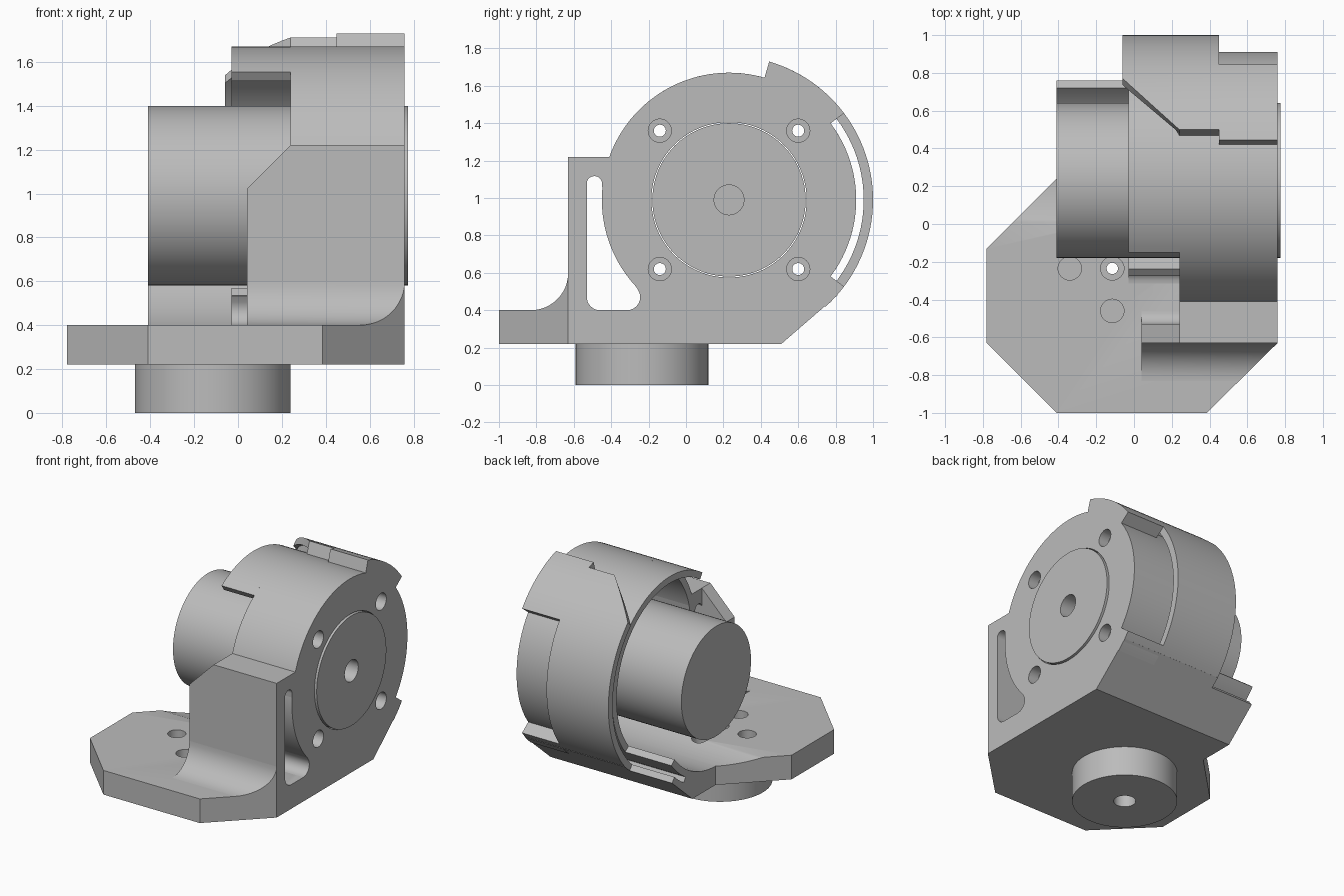
import bpy, bmesh
from math import sin, cos, radians

if "Cube" in bpy.data.objects:
    bpy.data.objects.remove(bpy.data.objects["Cube"], do_unlink=True)

grey = bpy.data.materials.new("plain_grey")
grey.use_nodes = True
COLOR = (0.5, 0.5, 0.5, 1)
grey.diffuse_color = COLOR
grey.node_tree.nodes["Principled BSDF"].inputs["Base Color"].default_value = COLOR

CY, CZ = 0.23, 0.99          # motor axis
R_IN, R_OUT, R_GAP, R_BAND = 0.63, 0.68, 0.72, 0.77
X_END, X_STEP, X_NOTCH, X_REAR, X_TAIL = 0.76, 0.45, 0.24, -0.03, -0.41


def finish(name, bm):
    bmesh.ops.recalc_face_normals(bm, faces=bm.faces)
    mesh = bpy.data.meshes.new(name)
    bm.to_mesh(mesh)
    bm.free()
    obj = bpy.data.objects.new(name, mesh)
    bpy.context.collection.objects.link(obj)
    mesh.materials.append(grey)
    return obj


def place(axis, u, v, w):
    return {"x": (w, u, v), "y": (u, w, v), "z": (u, v, w)}[axis]


def at(value, u):
    return value(u) if callable(value) else value


def prism(name, pts, w0, w1, axis="x"):
    """Extrude a flat outline; either end may slant along u."""
    bm = bmesh.new()
    a = [bm.verts.new(place(axis, u, v, at(w0, u))) for u, v in pts]
    b = [bm.verts.new(place(axis, u, v, at(w1, u))) for u, v in pts]
    bm.faces.new(a)
    bm.faces.new(b)
    for i in range(len(pts)):
        j = (i + 1) % len(pts)
        bm.faces.new((a[i], a[j], b[j], b[i]))
    return finish(name, bm)


def arc(cu, cv, r, a0, a1, n=12):
    steps = [radians(a0 + (a1 - a0) * i / n) for i in range(n + 1)]
    return [(cu + r * cos(t), cv + r * sin(t)) for t in steps]


def cylinder(name, u, v, r, w0, w1, axis="x", n=96):
    return prism(name, arc(u, v, r, 0, 360, n)[:-1], w0, w1, axis)


def sector(name, r0, r1, a0, a1, x0, x1):
    """Curved wall around the motor axis, from angle a0 to a1."""
    n = max(4, round(abs(a1 - a0) / 3))
    full = abs(a1 - a0) >= 360
    bm = bmesh.new()
    rows = []
    for (yi, zi), (yo, zo) in zip(arc(CY, CZ, r0, a0, a1, n), arc(CY, CZ, r1, a0, a1, n)):
        ring = ((at(x0, yo), yi, zi), (at(x0, yo), yo, zo), (at(x1, yo), yo, zo), (at(x1, yo), yi, zi))
        rows.append([bm.verts.new(p) for p in ring])
    if full:
        for vert in rows.pop():
            bm.verts.remove(vert)
        rows.append(rows[0])
    for p, q in zip(rows, rows[1:]):
        for i in range(4):
            j = (i + 1) % 4
            bm.faces.new((p[i], p[j], q[j], q[i]))
    if not full:
        bm.faces.new(rows[0])
        bm.faces.new(rows[-1])
    return finish(name, bm)


def cut(obj, *cutters):
    for cutter in cutters:
        cutter.hide_render = True
        mod = obj.modifiers.new("cut", "BOOLEAN")
        mod.operation, mod.solver, mod.object = "DIFFERENCE", "EXACT", cutter
        bpy.context.view_layer.objects.active = obj
        bpy.ops.object.modifier_apply(modifier=mod.name)
        bpy.data.objects.remove(cutter, do_unlink=True)


# Base plate with trough and screw recesses
BX, BY = -0.115, -0.235
plate = prism("base_plate", [(X_TAIL, -1), (0.385, -1), (X_END, -0.63), (X_END, 0.51),
                             (X_TAIL, 0.51), (X_TAIL, 0.24), (-0.78, -0.13), (-0.78, -0.63)],
              0.22, 0.4, "z")
cut(plate, cylinder("trough", CY, CZ, R_IN, -1, 0.6),
    cylinder("hole", BX, BY, 0.03, 0, 1, "z", 32))
for dx, dy in ((0, 0), (0.225, 0), (-0.225, 0), (0, 0.225), (0, -0.225)):
    cut(plate, cylinder("recess", BX + dx, BY + dy, 0.062, 0.32, 1, "z", 32))

# Round boss under the plate
boss = cylinder("base_boss", BX, BY, 0.355, 0, 0.22, "z")
cut(boss, cylinder("hole", BX, BY, 0.03, -1, 1, "z", 32),
    cylinder("recess", BX, BY, 0.075, -1, 0.1, "z", 32))

# Upright front wall, its fillets and the bridge to the housing
prism("front_wall", [(0.04, 0.39), (X_END, 0.39), (X_END, 1.22), (X_NOTCH, 1.22), (0.04, 1.02)],
      -0.63, -0.53, "y")
prism("front_fillet", arc(-0.83, 0.6, 0.2, -90, 0) + [(-0.63, 0.4)],
      0.04, lambda y: X_END + (y + 0.63) * 1.014)
prism("window_fillet", arc(-0.46, 0.47, 0.07, 180, 270, 8) + [(-0.53, 0.4)], 0.04, X_END)
prism("top_bridge", [(-0.54, 1.22), (-0.54, 1.07)] + arc(-0.49, 1.075, 0.042, 180, 0)
      + [(-0.447, 1.0), (-0.4, 1.0), (-0.37, 1.22)], X_NOTCH, X_END)

# Motor housing
sector("housing_front", R_IN, R_OUT, 0, 360, X_NOTCH, 0.6)
sector("housing_rear", R_IN, R_OUT, -138, 124, X_REAR, X_NOTCH)
sector("cradle", R_IN, R_OUT, -105, -39, X_TAIL, X_REAR)
face = sector("face_plate", 0.415, R_OUT, 0, 360, 0.6, X_END)
for sy in (-1, 1):
    for sz in (-1, 1):
        y, z = CY + sy * 0.37, CZ + sz * 0.37
        cut(face, cylinder("hole", y, z, 0.032, 0, 1, n=32),
            cylinder("recess", y, z, 0.062, 0.68, 1, n=32))

# Solid feet joining housing and plate
prism("front_foot", arc(CY, CZ, 0.66, -95, -137) + [(-0.27, 0.53)]
      + arc(-0.315, 0.47, 0.07, 30, -90, 8) + [(-0.315, 0.3), (0.17, 0.3)], X_REAR, X_END)
wedge = [(0.35, 0.22), (0.51, 0.22)]
lip_back = [(0.58, 0.43), (0.42, 0.365), (0.35, 0.35)]
prism("cradle_lip", wedge + [(0.75, 0.428)] + arc(CY, CZ, R_GAP, -47, -58) + lip_back, X_TAIL, -0.06)
prism("rear_foot", wedge + [(0.81, 0.48)] + arc(CY, CZ, R_GAP, -41, -58) + lip_back, -0.06, X_STEP)
prism("end_foot", wedge + [(0.81, 0.48)] + arc(CY, CZ, 0.66, -41, -75), X_STEP, X_END)


# Outer band with slanted edge, and the blocks at its ends
def slant(y):
    return min(X_NOTCH, -0.06 + max(0, 0.77 - y) * 1.11)


sector("outer_band", R_GAP, R_BAND, -42, 69.5, slant, X_STEP)
sector("band_root", 0.67, R_GAP, 46, 69.5, slant, X_STEP)
sector("upper_block", 0.67, R_BAND, 37, 73.8, X_STEP, X_END)
sector("lower_block", 0.67, R_BAND, -48, -37, X_STEP, X_END)

# Motor
motor = cylinder("motor", CY, CZ, 0.41, X_TAIL, 0.775)
cut(motor, cylinder("shaft_hole", CY, CZ, 0.08, 0.65, 1, n=32))

# Smooth the curved walls, keep corners sharp
bpy.ops.object.select_all(action="DESELECT")
for obj in bpy.context.scene.objects:
    if obj.type == "MESH":
        obj.select_set(True)
        bpy.context.view_layer.objects.active = obj
bpy.ops.object.shade_smooth_by_angle(angle=radians(30))
